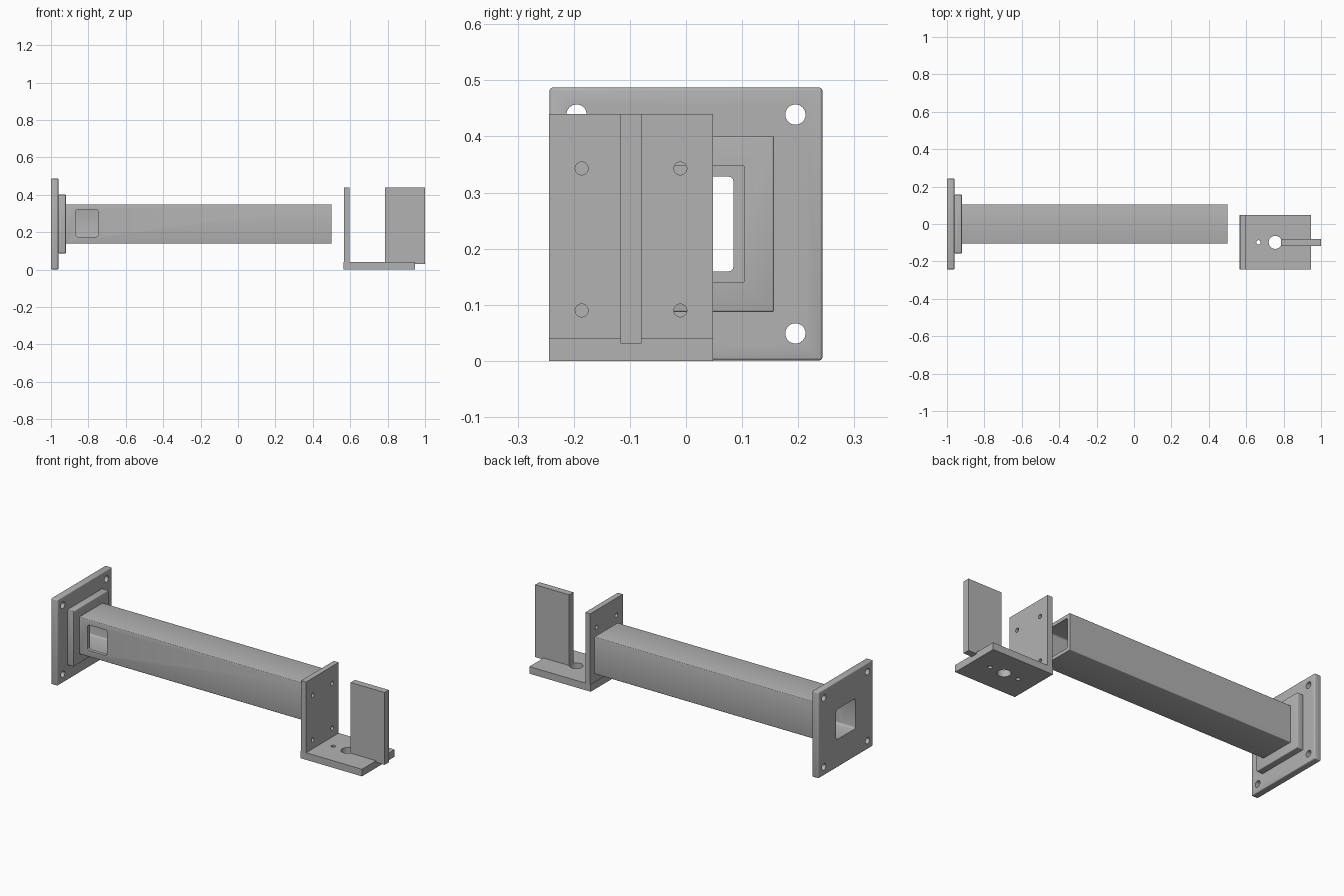
import bpy, bmesh, math
from mathutils import Matrix, Vector

cube = bpy.data.objects.get("Cube")
if cube:
    bpy.data.objects.remove(cube, do_unlink=True)

steel = bpy.data.materials.new("plain grey steel")
steel.use_nodes = True
GREY = (0.45, 0.45, 0.45, 1)
steel.diffuse_color = GREY
steel.node_tree.nodes["Principled BSDF"].inputs["Base Color"].default_value = GREY


def add(name, bm):
    mesh = bpy.data.meshes.new(name)
    bm.to_mesh(mesh)
    bm.free()
    mesh.materials.append(steel)
    obj = bpy.data.objects.new(name, mesh)
    bpy.context.collection.objects.link(obj)
    return obj


def box(name, x, y, z, bevel=0, along=None):
    """Box from ranges; bevels all edges, or only those along one axis."""
    bm = bmesh.new()
    bmesh.ops.create_cube(bm, size=1)
    for v in bm.verts:
        v.co = Vector([r[0] if c < 0 else r[1] for r, c in zip((x, y, z), v.co)])
    if bevel:
        edges = [e for e in bm.edges if along is None
                 or abs((e.verts[0].co - e.verts[1].co).normalized()[along]) > 0.9]
        bmesh.ops.bevel(bm, geom=edges, offset=bevel, segments=3,
                        profile=0.5, affect='EDGES')
    return add(name, bm)


def drill(center, radius, axis):
    """Round hole cutter along x or z."""
    bm = bmesh.new()
    turn = Matrix.Rotation(math.pi / 2, 4, 'Y') if axis == 'X' else Matrix()
    bmesh.ops.create_cone(bm, cap_ends=True, segments=32, radius1=radius,
                          radius2=radius, depth=0.2,
                          matrix=Matrix.Translation(center) @ turn)
    return add("hole_cutter", bm)


def cut(obj, cutters):
    for c in cutters:
        c.hide_render = True
        mod = obj.modifiers.new("cut", 'BOOLEAN')
        mod.operation, mod.solver, mod.object = 'DIFFERENCE', 'EXACT', c
    bpy.context.view_layer.update()
    result = obj.evaluated_get(bpy.context.evaluated_depsgraph_get())
    mesh = bpy.data.meshes.new_from_object(result)
    obj.modifiers.clear()
    obj.data = mesh
    for c in cutters:
        bpy.data.objects.remove(c, do_unlink=True)


MID = 0.244      # height of the tube axis
FIN_Y = -0.098   # centre line of the bracket


def square(half):
    return (-half, half), (MID - half, MID + half)


def bore():
    return box("bore_cutter", (-1.2, 0.7), *square(0.085), 0.01, 0)


# Wall flange with four bolt holes
flange = box("wall_flange", (-1, -0.96), *square(0.243), 0.005)
cut(flange, [bore()] + [drill((-0.98, sy * 0.195, MID + sz * 0.195), 0.018, 'X')
                        for sy in (-1, 1) for sz in (-1, 1)])

# Stepped collar
collar = box("collar", (-0.96, -0.92), *square(0.157), 0.004)
cut(collar, [bore()])

# Hollow square tube with an access window in its front wall
tube = box("square_tube", (-0.92, 0.5), *square(0.105), 0.004, 0)
window = box("window_cutter", (-0.868, -0.747), (-0.2, -0.03), (0.175, 0.32), 0.012, 1)
cut(tube, [bore(), window])

# Bracket: drilled upright plate, drilled base plate and fin
SPAN = (-0.244, 0.048)
upright = box("bracket_upright", (0.566, 0.597), SPAN, (0.04, 0.44))
cut(upright, [drill((0.58, FIN_Y + s * 0.088, z), 0.0115, 'X')
              for s in (-1, 1) for z in (0.09, 0.343)])

base = box("bracket_base", (0.563, 0.947), SPAN, (0, 0.04))
cut(base, [drill((x, FIN_Y, 0.02), r, 'Z')
           for x, r in ((0.665, 0.0115), (0.755, 0.035), (0.845, 0.0115))])

fin = box("bracket_fin", (0.787, 1), (FIN_Y - 0.019, FIN_Y + 0.019), (0.031, 0.44))

# Keep machined edges crisp and the rounded ones smooth
for obj in (flange, collar, tube, upright, base, fin):
    bpy.ops.object.select_all(action='DESELECT')
    obj.select_set(True)
    bpy.context.view_layer.objects.active = obj
    bpy.ops.object.shade_smooth_by_angle(angle=math.radians(35))
